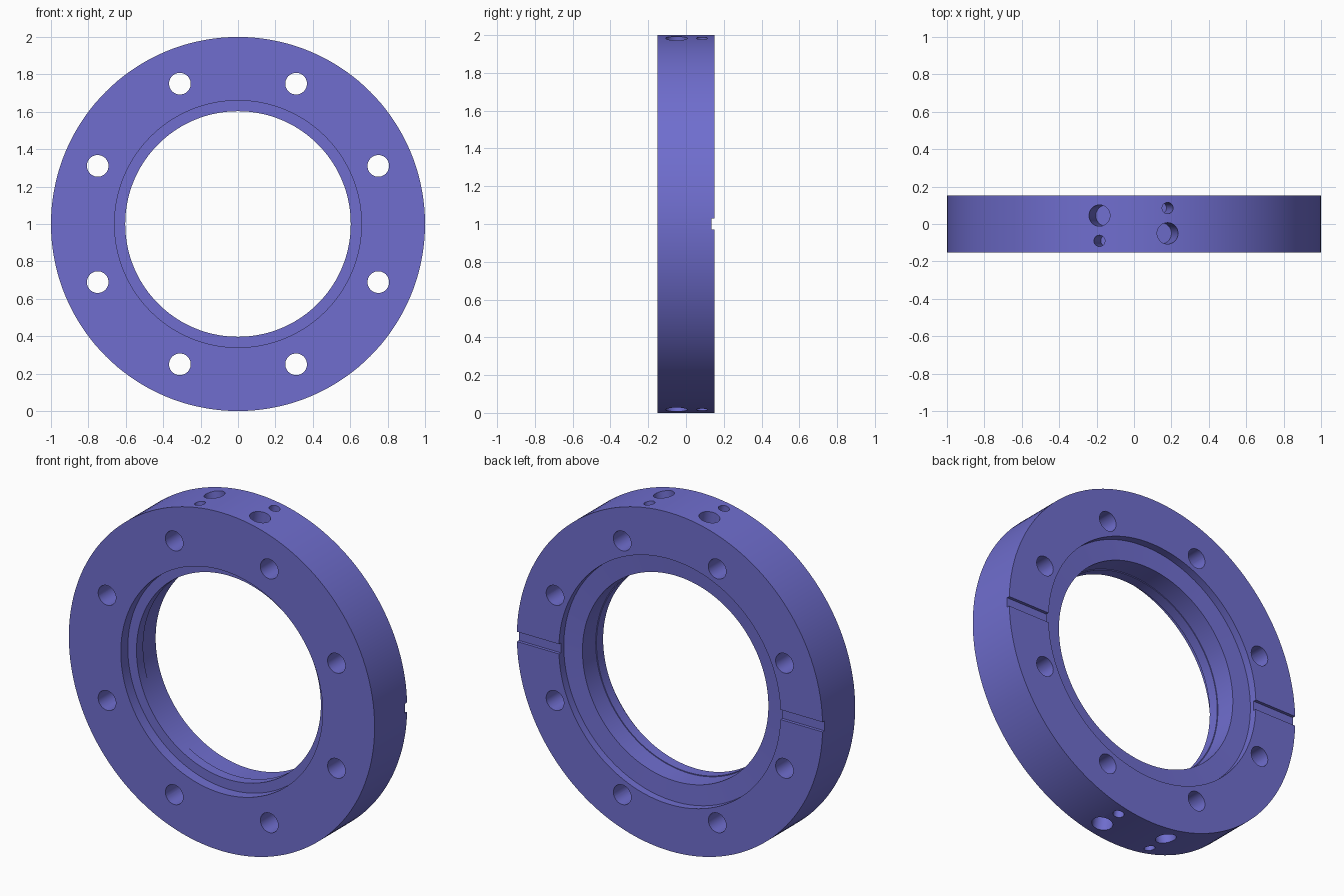
import bpy
import bmesh
import math
from mathutils import Matrix, Vector

cube = bpy.data.objects.get("Cube")
if cube:
    bpy.data.objects.remove(cube, do_unlink=True)

HALF = 0.152          # half thickness of the ring
SEGMENTS = 144

violet = bpy.data.materials.new("violet_blue")
violet.use_nodes = True
colour = (0.16, 0.155, 0.62, 1.0)
violet.diffuse_color = colour
violet.node_tree.nodes["Principled BSDF"].inputs["Base Color"].default_value = colour


def make_object(name, bm):
    bmesh.ops.recalc_face_normals(bm, faces=bm.faces)
    mesh = bpy.data.meshes.new(name)
    bm.to_mesh(mesh)
    bm.free()
    mesh.materials.append(violet)
    obj = bpy.data.objects.new(name, mesh)
    bpy.context.collection.objects.link(obj)
    return obj


def add_cylinder(bm, centre, direction, radius, length):
    turn = Vector(direction).to_track_quat('Z', 'Y').to_matrix().to_4x4()
    bmesh.ops.create_cone(bm, cap_ends=True, segments=40, radius1=radius,
                          radius2=radius, depth=length,
                          matrix=Matrix.Translation(centre) @ turn)


# Ring body: closed (radius, y) section turned around the y axis
section = [
    (1.0, -HALF), (1.0, HALF),                        # outer wall
    (0.725, HALF), (0.725, HALF - 0.046),             # rear recess
    (0.608, HALF - 0.053), (0.608, -0.025),           # sealing seat and bore
    (0.603, -0.025), (0.603, -HALF + 0.065),          # narrow lip
    (0.66, -HALF + 0.065), (0.66, -HALF),             # front counterbore
]
bm = bmesh.new()
rings = []
for i in range(SEGMENTS):
    a = 2 * math.pi * i / SEGMENTS
    rings.append([bm.verts.new((r * math.cos(a), y, 1 + r * math.sin(a)))
                  for r, y in section])
count = len(section)
for i in range(SEGMENTS):
    here, after = rings[i], rings[(i + 1) % SEGMENTS]
    for j in range(count):
        k = (j + 1) % count
        bm.faces.new((here[j], here[k], after[k], after[j]))
ring = make_object("flange_ring", bm)

# Cutters for every hole and slot
bm = bmesh.new()
# Eight bolt holes through the ring
for i in range(8):
    a = math.radians(22.5 + 45 * i)
    add_cylinder(bm, (0.812 * math.cos(a), 0, 1 + 0.812 * math.sin(a)),
                 (0, 1, 0), 0.058, 1.0)
# Blind radial holes in the rim, the same above and below
rim_holes = [(-0.185, 0.045, 0.057), (-0.185, -0.09, 0.03),
             (0.18, -0.05, 0.057), (0.18, 0.085, 0.03)]
for up in (1, -1):
    for x, y, radius in rim_holes:
        d = Vector((x, 0, up * math.sqrt(1 - x * x)))
        add_cylinder(bm, d * 0.95 + Vector((0, y, 1)), d, radius, 0.3)
# Two shallow slots across the rear face
for side in (1, -1):
    bmesh.ops.create_cube(bm, size=1.0, matrix=Matrix.Translation(
        (side * 0.88, HALF + 0.01, 1)) @ Matrix.Diagonal((0.4, 0.056, 0.058, 1)))
cutter = make_object("hole_cutter", bm)
cutter.hide_render = True

# Cut the ring, then drop the cutter
cut = ring.modifiers.new("holes", 'BOOLEAN')
cut.operation = 'DIFFERENCE'
cut.solver = 'EXACT'
cut.object = cutter
bpy.ops.object.select_all(action='DESELECT')
bpy.context.view_layer.objects.active = ring
ring.select_set(True)
bpy.ops.object.modifier_apply(modifier=cut.name)
bpy.data.objects.remove(cutter, do_unlink=True)
bpy.ops.object.shade_smooth_by_angle(angle=math.radians(30))
